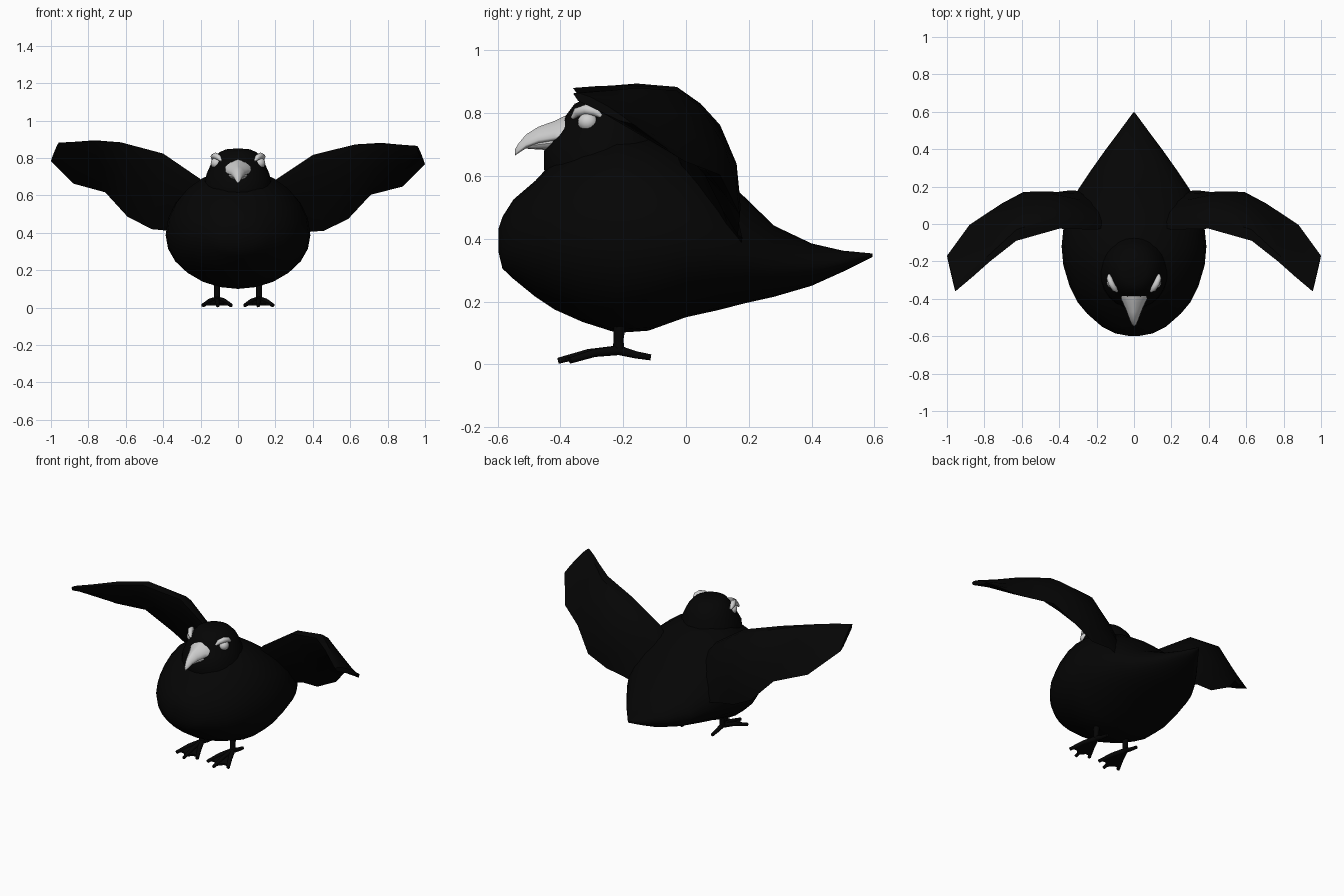
import bpy, bmesh, math
from mathutils import Vector

if "Cube" in bpy.data.objects:
    bpy.data.objects.remove(bpy.data.objects["Cube"])


def material(name, v):
    m = bpy.data.materials.new(name)
    m.diffuse_color = (v, v, v, 1)
    m.use_nodes = True
    m.node_tree.nodes["Principled BSDF"].inputs["Base Color"].default_value = m.diffuse_color
    return m


BLACK = material("black", 0.0015)
PALE = material("pale grey", 0.62)


def finish(bm, name, mat, angle=40):
    bmesh.ops.recalc_face_normals(bm, faces=bm.faces)
    me = bpy.data.meshes.new(name)
    bm.to_mesh(me)
    bm.free()
    me.materials.append(mat)
    ob = bpy.data.objects.new(name, me)
    bpy.context.collection.objects.link(ob)
    bpy.ops.object.select_all(action='DESELECT')
    ob.select_set(True)
    bpy.context.view_layer.objects.active = ob
    bpy.ops.object.shade_smooth_by_angle(angle=math.radians(angle))
    return ob


def loft(name, rings, mat, angle=40):
    """Skin a list of equal-length point rings and cap both ends."""
    bm = bmesh.new()
    vs = [[bm.verts.new(p) for p in r] for r in rings]
    n = len(vs[0])
    for a, b in zip(vs, vs[1:]):
        for i in range(n):
            j = (i + 1) % n
            bm.faces.new((a[i], a[j], b[j], b[i]))
    bm.faces.new(vs[0])
    bm.faces.new(vs[-1])
    return finish(bm, name, mat, angle)


def y_ring(y, hw, zb, zt, mid=0.5, n=24, peak=1.0):
    """Ring across y, widest at a fraction of its height; peak > 1 makes a ridge."""
    zm = zb + (zt - zb) * mid
    out = []
    for i in range(n):
        a = 2 * math.pi * i / n
        s, c = math.sin(a), math.cos(a)
        x = math.copysign(abs(c) ** (peak if s > 0 else 1), c)
        out.append((hw * x, y, zm + s * ((zt - zm) if s > 0 else (zm - zb))))
    return out


def tube(name, pts, radii, mat, n=10):
    """Round tube through points with a radius at each."""
    pts = [Vector(p) for p in pts]
    rings = []
    for i, p in enumerate(pts):
        d = (pts[min(i + 1, len(pts) - 1)] - pts[max(i - 1, 0)]).normalized()
        u = d.cross(Vector((0.3, 0.2, 1)) if abs(d.z) < 0.8 else Vector((1, 0, 0))).normalized()
        w = d.cross(u)
        rings.append([p + radii[i] * (u * math.cos(t) + w * math.sin(t))
                      for t in (2 * math.pi * k / n for k in range(n))])
    return loft(name, rings, mat, 60)


# Body and pointed tail: y, half width, bottom, top
body = [(-.598, .03, .36, .43), (-.585, .10, .305, .47), (-.55, .17, .272, .525),
        (-.48, .25, .215, .585), (-.42, .30, .175, .65), (-.33, .345, .135, .70),
        (-.22, .378, .10, .74), (-.12, .387, .107, .73), (0, .375, .15, .68),
        (.10, .34, .172, .61), (.19, .295, .195, .53), (.28, .235, .215, .442),
        (.40, .15, .25, .385), (.50, .075, .295, .362), (.595, .005, .342, .353)]
loft("body", [y_ring(*s, mid=0.45) for s in body], BLACK, 60)

# Head and neck: z, half width, front y, back y
head = [(.54, .20, -.43, -.02), (.62, .19, -.452, -.04), (.68, .178, -.452, -.06),
        (.72, .166, -.425, -.08), (.76, .148, -.40, -.095), (.79, .132, -.385, -.11),
        (.83, .10, -.355, -.15), (.846, .065, -.32, -.19), (.85, .02, -.27, -.23)]
loft("head", [[(hw * math.cos(a), (f + b) / 2 + (b - f) / 2 * math.sin(a), z)
               for a in (2 * math.pi * i / 24 for i in range(24))]
              for z, hw, f, b in head], BLACK, 60)

# Hooked, ridged upper beak and shorter lower beak
upper = [(-.355, .085, .712, .80), (-.39, .075, .71, .79), (-.42, .06, .705, .775),
         (-.47, .038, .70, .757), (-.51, .024, .688, .732), (-.535, .013, .672, .702),
         (-.545, .004, .665, .685)]
loft("upper_beak", [y_ring(*s, mid=0.25, n=16, peak=1.6) for s in upper], PALE, 50)
lower = [(-.36, .072, .68, .73), (-.43, .05, .682, .72), (-.48, .028, .685, .708),
         (-.52, .01, .688, .698)]
loft("lower_beak", [y_ring(*s, mid=0.6, n=12) for s in lower], PALE, 50)

# Wing stations from root to tip: leading edge, trailing edge, bulge
wing = [((.10, 0, .55), (.20, .17, .36), .02),
        ((.20, -.03, .685), (.34, .18, .405), .055),
        ((.40, -.025, .82), (.46, .165, .415), .095),
        ((.63, -.09, .878), (.59, .172, .48), .085),
        ((.77, -.20, .882), (.71, .108, .61), .055),
        ((.86, -.28, .879), (.88, -.005, .655), .035),
        ((.955, -.36, .872), (1.0, -.17, .775), .015)]


def wing_rings(s):
    rings = []
    for lead, trail, bulge in wing:
        a, b = Vector(lead), Vector(trail)
        c = b - a
        nrm = Vector((0, -c.z, c.y)).normalized()
        ring = [a + c * t + nrm * (bulge * k - d) for t, k, d in
                ((0, 0, 0), (.07, .6, 0), (.25, 1, 0), (.55, .95, 0), (.82, .5, 0),
                 (1, 0, 0), (.8, 0, .01), (.45, 0, .012), (.12, 0, .014))]
        # wings are held with a slight roll
        rings.append([(s * p.x, p.y, p.z - .009 * s * p.x) for p in ring])
    return rings


def ellipsoid(name, loc, r, mat):
    bm = bmesh.new()
    bmesh.ops.create_uvsphere(bm, u_segments=16, v_segments=10, radius=1)
    for v in bm.verts:
        v.co = Vector((v.co.x * r[0], v.co.y * r[1], v.co.z * r[2])) + Vector(loc)
    return finish(bm, name, mat, 60)


def web(name, outline, mat, thick=.012):
    """Thin webbed plate from a fan outline (first point is the ankle)."""
    loft(name, [[(x, y, z + dz) for x, y, z in outline] for dz in (-thick / 2, thick / 2)], mat)


for s, side in ((-1, "left"), (1, "right")):
    loft(side + "_wing", wing_rings(s), BLACK, 35)

    # Eye with a heavy pale brow ridge
    ellipsoid(side + "_eye", (s * .115, -.312, .772), (.031, .033, .030), PALE)
    tube(side + "_brow",
         [(s * x, y, z) for x, y, z in ((.090, -.362, .785), (.104, -.347, .803),
          (.121, -.318, .812), (.132, -.29, .806), (.134, -.27, .79))],
         [.006, .015, .017, .015, .006], PALE)

    # Leg, toes and webbing
    cx = s * .112
    ankle = (cx, -.215, .045)
    tube(side + "_leg", [(cx, -.21, .14), (cx, -.215, .08), ankle], [.020, .016, .018], BLACK)
    tips = [(cx - .075, -.37, .012), (cx - s * .004, -.408, .011), (cx + .075, -.37, .012)]
    for i, t in enumerate(tips):
        mid = tuple((p + q) / 2 for p, q in zip(ankle, t))
        tube(f"{side}_toe_{i + 1}", [ankle, (mid[0], mid[1], .036), t],
             [.016, .013, .010], BLACK, 8)
    tube(side + "_hind_toe", [ankle, (cx, -.16, .03), (cx, -.112, .022)],
         [.016, .012, .010], BLACK, 8)
    web(side + "_web", [(cx, -.215, .045), (cx - .067, -.355, .016), (cx - .035, -.355, .018),
                        (cx, -.39, .016), (cx + .035, -.355, .018), (cx + .067, -.355, .016)], BLACK)
